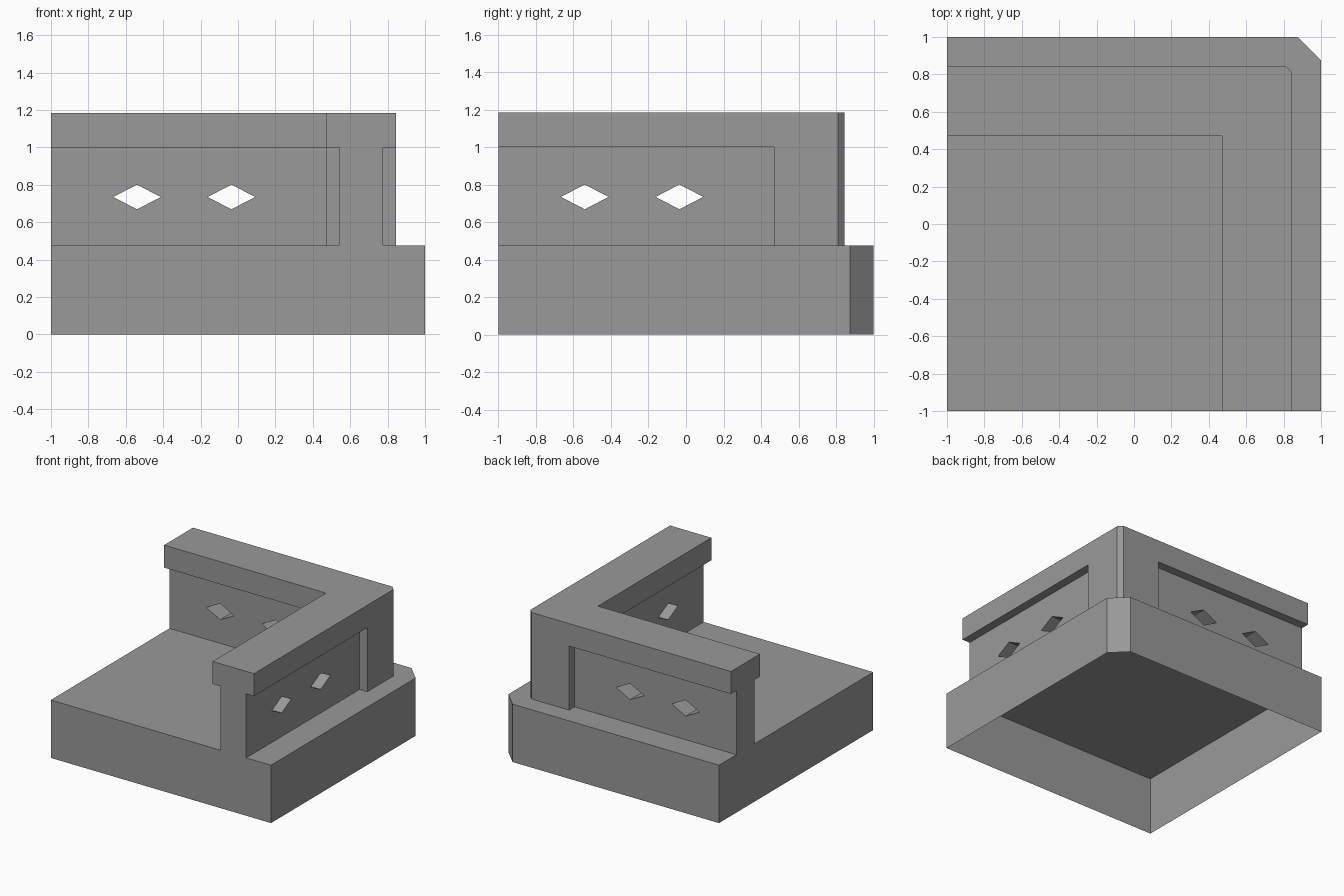
import bpy
import bmesh
from mathutils import Vector

cube = bpy.data.objects.get("Cube")
if cube:
    bpy.data.objects.remove(cube, do_unlink=True)

FLOOR, LEDGE, TOP = 0.475, 1.0, 1.185    # floor, underside of cap, wall top
INNER, OUTER = 0.47, 0.845               # faces of the wall cap and corner post
STEM_IN, STEM_OUT = 0.54, 0.775          # faces of the thinner wall panel

stone = bpy.data.materials.new("grey stone")
stone.use_nodes = True
colour = (0.32, 0.32, 0.32, 1)
stone.diffuse_color = colour
stone.node_tree.nodes["Principled BSDF"].inputs["Base Color"].default_value = colour


def prism(name, points, sweep):
    """Closed solid made by sweeping a flat outline along a vector."""
    bm = bmesh.new()
    face = bm.faces.new([bm.verts.new(p) for p in points])
    ext = bmesh.ops.extrude_face_region(bm, geom=[face], use_keep_orig=True)
    moved = [g for g in ext["geom"] if isinstance(g, bmesh.types.BMVert)]
    bmesh.ops.translate(bm, verts=moved, vec=Vector(sweep))
    bmesh.ops.recalc_face_normals(bm, faces=bm.faces)
    mesh = bpy.data.meshes.new(name)
    bm.to_mesh(mesh)
    bm.free()
    mesh.materials.append(stone)
    obj = bpy.data.objects.new(name, mesh)
    bpy.context.collection.objects.link(obj)
    return obj


def combine(target, other, operation):
    """Apply a boolean and discard the second solid."""
    other.hide_render = True
    mod = target.modifiers.new("combine", "BOOLEAN")
    mod.operation, mod.object, mod.solver = operation, other, "EXACT"
    bpy.context.view_layer.objects.active = target
    bpy.ops.object.modifier_apply(modifier=mod.name)
    bpy.data.objects.remove(other, do_unlink=True)


def swap(p, flip):
    """Mirror a point across the diagonal, from the back wall to the side wall."""
    return (p[1], p[0], p[2]) if flip else p


# Corner wall outline, with a small bevel on the outer corner
bevel = OUTER - 0.035
outline = [(-1, INNER), (INNER, INNER), (INNER, -1), (OUTER, -1),
           (OUTER, bevel), (bevel, OUTER), (-1, OUTER)]
low = FLOOR / 2
wall = prism("corner_wall", [(x, y, low) for x, y in outline], (0, 0, TOP - low))

for flip in (False, True):
    # Recessed panels on both faces of each wall
    for a, b in ((INNER - 0.1, STEM_IN), (STEM_OUT, OUTER + 0.1)):
        rect = [(-1.1, a, 0.1), (INNER, a, 0.1), (INNER, b, 0.1), (-1.1, b, 0.1)]
        cutter = prism("panel_cutter", [swap(p, flip) for p in rect], (0, 0, LEDGE - 0.1))
        combine(wall, cutter, "DIFFERENCE")
    # Diamond openings through each wall
    for c in (-0.54, -0.035):
        z, w, h = 0.735, 0.127, 0.066
        diamond = [(c - w, 0.3, z), (c, 0.3, z - h), (c + w, 0.3, z), (c, 0.3, z + h)]
        cutter = prism("diamond_cutter", [swap(p, flip) for p in diamond],
                       swap((0, 0.7, 0), flip))
        combine(wall, cutter, "DIFFERENCE")

# Base block with a bevelled back corner
cut = 0.875
base = [(-1, -1), (1, -1), (1, cut), (cut, 1), (-1, 1)]
tile = prism("corner_wall_tile", [(x, y, 0) for x, y in base], (0, 0, FLOOR))
combine(tile, wall, "UNION")

# Merge flat regions and leave the shell open underneath
bm = bmesh.new()
bm.from_mesh(tile.data)
bmesh.ops.remove_doubles(bm, verts=bm.verts, dist=0.0005)
bmesh.ops.dissolve_limit(bm, angle_limit=0.01, verts=bm.verts, edges=bm.edges)
under = [f for f in bm.faces if f.calc_center_median().z < 0.001]
bmesh.ops.delete(bm, geom=under, context="FACES")
bm.to_mesh(tile.data)
bm.free()
